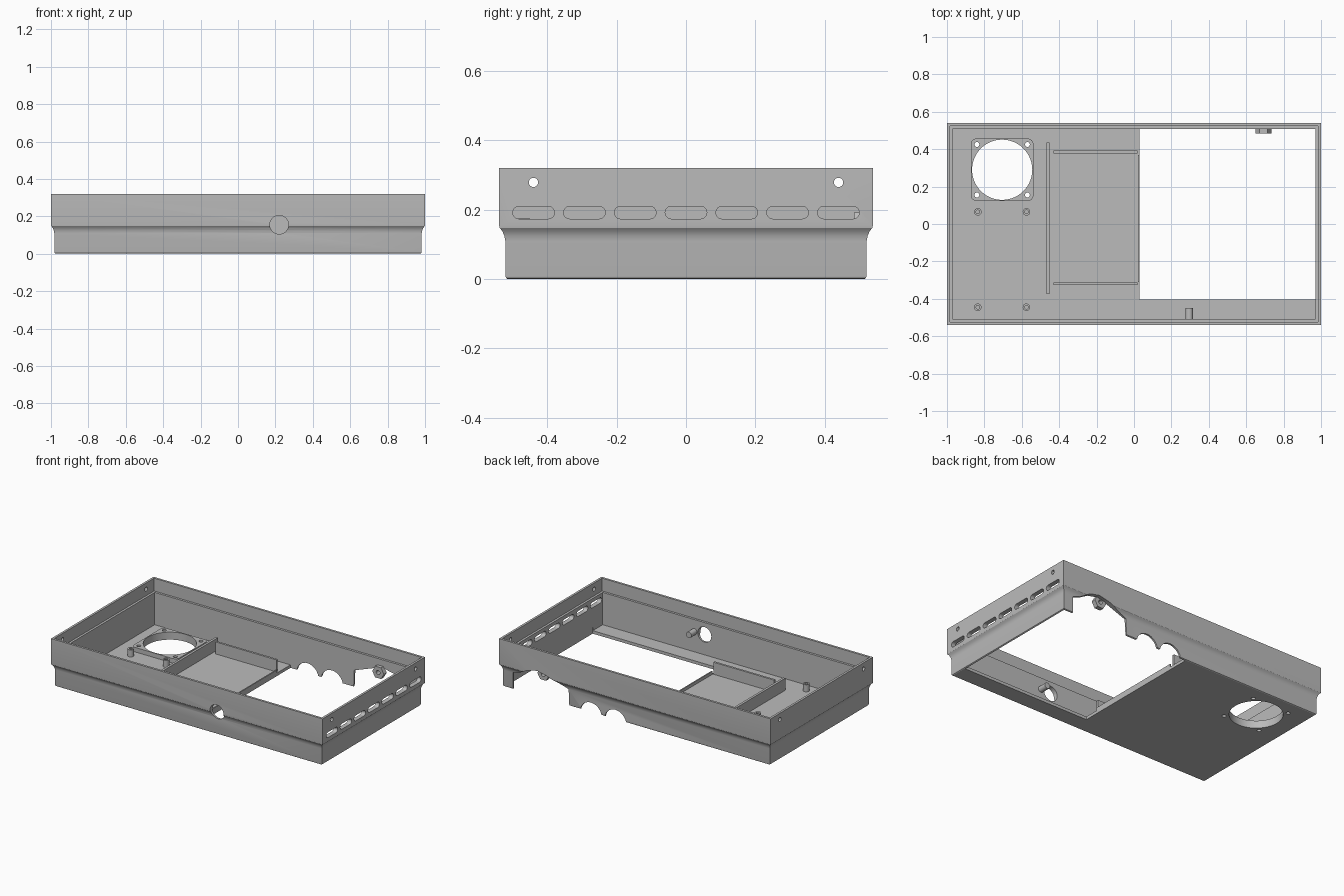
import bpy, bmesh, math
from mathutils import Matrix, Vector

cube = bpy.data.objects.get("Cube")
if cube:
    bpy.data.objects.remove(cube, do_unlink=True)

grey = bpy.data.materials.new("plain_grey")
grey.use_nodes = True
COLOR = (0.5, 0.5, 0.5, 1)
grey.diffuse_color = COLOR
grey.node_tree.nodes["Principled BSDF"].inputs["Base Color"].default_value = COLOR

HX, HY = 1.0, 0.539
FLOOR = 0.02


def make(name, bm):
    bmesh.ops.recalc_face_normals(bm, faces=bm.faces[:])
    mesh = bpy.data.meshes.new(name)
    bm.to_mesh(mesh)
    bm.free()
    mesh.materials.append(grey)
    obj = bpy.data.objects.new(name, mesh)
    bpy.context.scene.collection.objects.link(obj)
    return obj


def box(name, x0, x1, y0, y1, z0, z1):
    bm = bmesh.new()
    size = Matrix.Diagonal((x1 - x0, y1 - y0, z1 - z0, 1))
    mid = Matrix.Translation(((x0 + x1) / 2, (y0 + y1) / 2, (z0 + z1) / 2))
    bmesh.ops.create_cube(bm, size=1, matrix=mid @ size)
    return make(name, bm)


def prism(name, points, axis, start, end):
    """Extrude a 2D outline along an axis."""
    place = {"x": lambda a, b, t: (t, a, b),
             "y": lambda a, b, t: (a, t, b),
             "z": lambda a, b, t: (a, b, t)}[axis]
    bm = bmesh.new()
    face = bm.faces.new([bm.verts.new(place(a, b, start)) for a, b in points])
    out = bmesh.ops.extrude_face_region(bm, geom=[face])
    verts = [v for v in out["geom"] if isinstance(v, bmesh.types.BMVert)]
    bmesh.ops.translate(bm, verts=verts, vec=Vector(place(0, 0, end - start)))
    return make(name, bm)


def arc(a, b, r, start=0, sweep=360, steps=32):
    count = steps if sweep == 360 else steps + 1
    angles = [math.radians(start + sweep * i / steps) for i in range(count)]
    return [(a + r * math.cos(t), b + r * math.sin(t)) for t in angles]


def rounded(a, b, ha, hb, r):
    pts = []
    for sa, sb, start in ((1, 1, 0), (-1, 1, 90), (-1, -1, 180), (1, -1, 270)):
        pts += arc(a + sa * (ha - r), b + sb * (hb - r), r, start, 90, 8)
    return pts


def cut(obj, cutters):
    for c in cutters:
        c.hide_render = True
        mod = obj.modifiers.new("cut", "BOOLEAN")
        mod.operation = "DIFFERENCE"
        mod.solver = "EXACT"
        mod.object = c
        bpy.context.view_layer.objects.active = obj
        bpy.ops.object.modifier_apply(modifier=mod.name)


# Tray shell: rectangular rings of (inset, height), outside up then inside down
rings = [(0.025, 0), (0.020, 0.003), (0.018, 0.01), (0.018, 0.11), (0.015, 0.125),
         (0.009, 0.139), (0.001, 0.148), (0, 0.155), (0, 0.32), (0.015, 0.32),
         (0.015, 0.235), (0.03, 0.235), (0.03, FLOOR)]
bm = bmesh.new()
loops = []
for d, z in rings:
    loops.append([bm.verts.new((sx * (HX - d), sy * (HY - d), z))
                  for sx, sy in ((-1, -1), (1, -1), (1, 1), (-1, 1))])
for low, high in zip(loops, loops[1:]):
    for i in range(4):
        j = (i + 1) % 4
        bm.faces.new((low[i], low[j], high[j], high[i]))
bm.faces.new(loops[0])
bm.faces.new(loops[-1])
tray = make("tray_shell", bm)

# Floor opening, rear cutaway and its cable notches
cutters = [box("opening_cutter", 0.03, 0.971, -0.405, 0.51, -0.1, 0.04)]
rear = [(0.91, -0.1), (0.91, 0.11), (0.86, 0.125), (0.79, 0.165), (0.72, 0.18),
        (0.65, 0.165), (0.5, 0.11), (0.49, -0.1)]
cutters.append(prism("rear_cutter", rear, "y", 0.45, 0.6))
for x in (0.335, 0.155):
    cutters.append(prism("notch_cutter", arc(x, -0.015, 0.08), "y", 0.45, 0.6))

# Vent slots in one side, screw holes through both sides
for i in range(-3, 4):
    outline = rounded(i * 0.1465, 0.192, 0.06, 0.018, 0.0179)
    cutters.append(prism("slot_cutter", outline, "x", 0.9, 1.1))
for y in (-0.44, 0.44):
    cutters.append(prism("screw_cutter", arc(y, 0.279, 0.0135, steps=16), "x", -1.1, 1.1))

# Front round hole and rear socket hole
cutters.append(prism("front_hole_cutter", arc(0.22, 0.155, 0.05), "y", -0.6, -0.45))
socket_hole = prism("socket_hole_cutter", arc(0.692, 0.155, 0.014, steps=16), "y", 0.4, 0.6)
# Fan holes
FX, FY = -0.705, 0.29
fan_cutters = [prism("fan_cutter", arc(FX, FY, 0.161, steps=64), "z", -0.1, 0.2)]
for sx in (-1, 1):
    for sy in (-1, 1):
        hole = arc(FX + sx * 0.135, FY + sy * 0.135, 0.013, steps=16)
        fan_cutters.append(prism("fan_screw_cutter", hole, "z", -0.1, 0.2))

# Raised fan mount
mount = prism("fan_mount", rounded(FX, FY, 0.167, 0.167, 0.03), "z", FLOOR - 0.005, 0.05)
cut(tray, cutters + [socket_hole] + fan_cutters)
cut(mount, fan_cutters)

# Rear socket and front peg
socket = prism("rear_socket", arc(0.692, 0.155, 0.043, steps=6), "y", 0.485, 0.515)
cut(socket, [socket_hole])
peg = prism("front_peg", arc(0.295, 0.155, 0.02, steps=24), "y", -0.515, -0.45)

# Compartment ribs and low lip
ribs = [box("divider_rib", -0.469, -0.453, -0.375, 0.435, FLOOR - 0.005, 0.1),
        box("rear_rib", -0.43, 0.018, 0.378, 0.392, FLOOR - 0.005, 0.1),
        box("front_rib", -0.43, 0.018, -0.327, -0.313, FLOOR - 0.005, 0.1),
        box("edge_lip", 0.022, 0.03, -0.31, 0.37, FLOOR - 0.005, 0.04)]

# Hollow standoffs
posts = []
for x in (-0.835, -0.575):
    for y in (0.065, -0.445):
        post = prism("standoff", arc(x, y, 0.02, steps=24), "z", FLOOR - 0.005, 0.067)
        bore = prism("bore_cutter", arc(x, y, 0.01, steps=16), "z", 0.03, 0.1)
        cut(post, [bore])
        cutters.append(bore)
        posts.append(post)

for c in cutters + fan_cutters + [socket_hole]:
    bpy.data.objects.remove(c, do_unlink=True)

# Smooth the curved walls, keep hard edges
for obj in [tray, mount, peg] + posts:
    bpy.ops.object.select_all(action="DESELECT")
    obj.select_set(True)
    bpy.context.view_layer.objects.active = obj
    bpy.ops.object.shade_smooth_by_angle(angle=math.radians(30))
